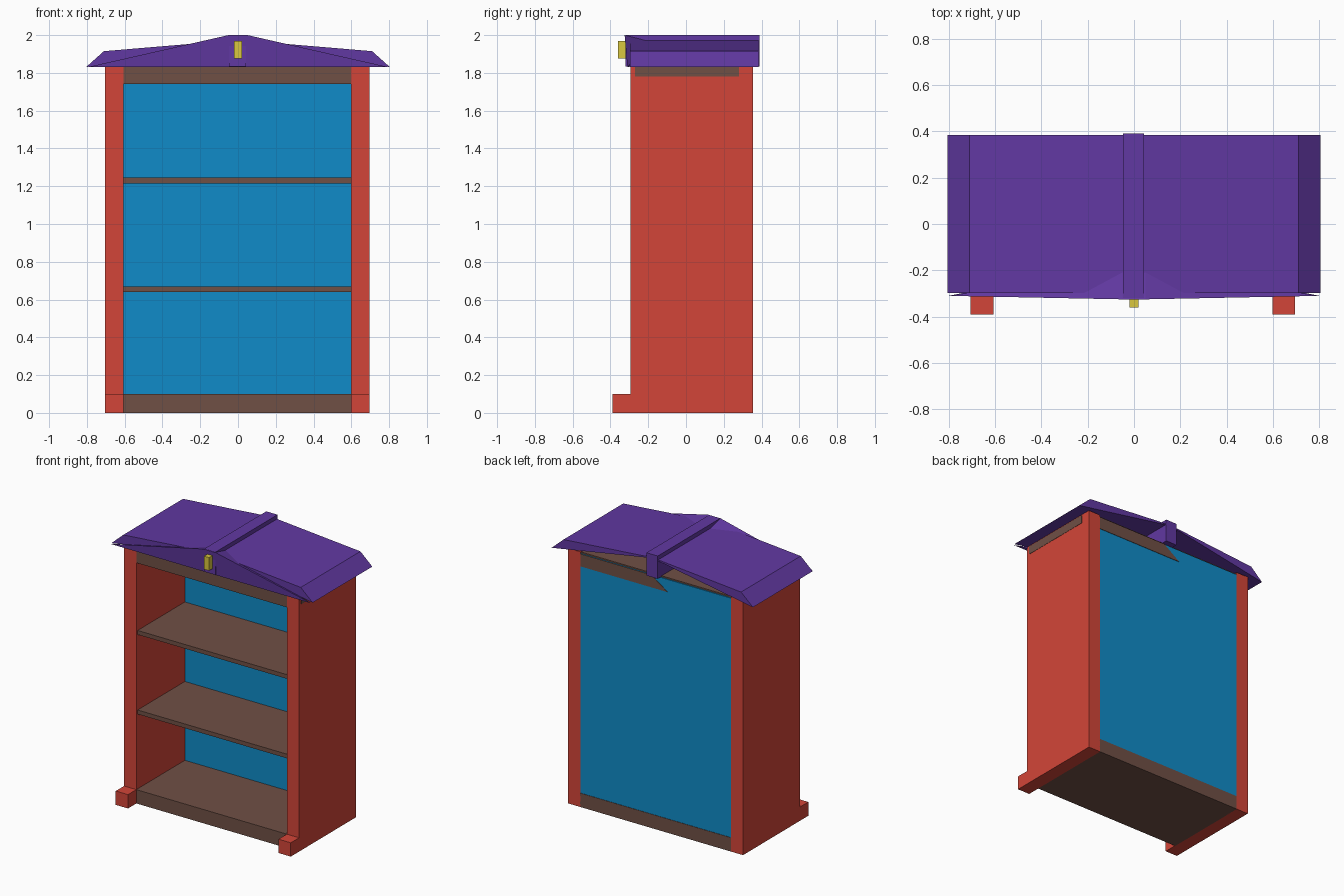
import bpy, bmesh
from mathutils import Vector

if "Cube" in bpy.data.objects:
    bpy.data.objects.remove(bpy.data.objects["Cube"])


def material(name, rgb):
    m = bpy.data.materials.new(name)
    m.diffuse_color = (*rgb, 1)
    m.use_nodes = True
    m.node_tree.nodes["Principled BSDF"].inputs["Base Color"].default_value = m.diffuse_color
    return m


RED = material("red_paint", (0.65, 0.06, 0.04))
BROWN = material("brown_wood", (0.16, 0.08, 0.06))
BLUE = material("blue_paint", (0.005, 0.26, 0.58))
PURPLE = material("purple_paint", (0.12, 0.04, 0.36))
YELLOW = material("yellow_paint", (0.70, 0.57, 0.05))


def finish(name, bm, mat):
    bmesh.ops.recalc_face_normals(bm, faces=bm.faces)
    mesh = bpy.data.meshes.new(name)
    bm.to_mesh(mesh)
    bm.free()
    mesh.materials.append(mat)
    obj = bpy.data.objects.new(name, mesh)
    bpy.context.collection.objects.link(obj)
    return obj


def prism(name, profile, direction, mat):
    """Extrude a closed 3D profile along a direction."""
    bm = bmesh.new()
    face = bm.faces.new([bm.verts.new(p) for p in profile])
    new = bmesh.ops.extrude_face_region(bm, geom=[face], use_keep_orig=True)["geom"]
    bmesh.ops.translate(bm, vec=Vector(direction),
                        verts=[v for v in new if isinstance(v, bmesh.types.BMVert)])
    return finish(name, bm, mat)


def box(name, x, y, z, mat):
    base = [(x[0], y[0], z[0]), (x[1], y[0], z[0]), (x[1], y[1], z[0]), (x[0], y[1], z[0])]
    return prism(name, base, (0, 0, z[1] - z[0]), mat)


# Side panels with a projecting foot at the front
side = [(-0.39, 0), (0.355, 0), (0.355, 1.845), (-0.295, 1.845), (-0.295, 0.1), (-0.39, 0.1)]
for name, x in (("left_side", -0.705), ("right_side", 0.597)):
    prism(name, [(x, y, z) for y, z in side], (0.098, 0, 0), RED)

# Bottom, shelves, top board and back panel
inner = (-0.61, 0.6)
box("bottom_board", inner, (-0.295, 0.355), (0, 0.1), BROWN)
for i, z in enumerate((0.64, 1.215)):
    box(f"shelf_{i + 1}", inner, (-0.28, 0.27), (z, z + 0.03), BROWN)
box("top_board", inner, (-0.295, 0.345), (1.74, 1.84), BROWN)
box("back_panel", inner, (0.26, 0.352), (0.1, 1.83), BLUE)

# Exposed trim strips under the roof
prism("back_trim", [(0.597, 0.35, 1.74), (-0.1, 0.35, 1.74), (0.03, 0.35, 1.83), (0.597, 0.35, 1.83)],
      (0, 0.005, 0), BROWN)
box("side_trim", (0.69, 0.697), (-0.27, 0.28), (1.78, 1.84), BROWN)

# Sloped roof slabs, thin wedge in section
slab = [(0.805, 1.83), (0.71, 1.915), (0.03, 1.972), (0.03, 1.965)]
for name, s in (("left_roof", -1), ("right_roof", 1)):
    prism(name, [(s * x, -0.297, z) for x, z in slab], (0, 0.682, 0), PURPLE)

# Ridge beam
box("ridge_beam", (-0.047, 0.043), (-0.32, 0.39), (1.835, 2.0), PURPLE)

# Front gable, tapering back into the slopes
bm = bmesh.new()
for s in (-1, 1):
    for p in ((0.80, -0.31, 1.83), (0.05, -0.325, 2.0), (0.05, -0.2, 1.968), (0.7, -0.29, 1.835)):
        bm.verts.new((s * p[0], p[1], p[2]))
bmesh.ops.convex_hull(bm, input=bm.verts)
finish("front_gable", bm, PURPLE)

# Small ornament on the gable
box("gable_ornament", (-0.02, 0.02), (-0.36, -0.3), (1.875, 1.97), YELLOW)
